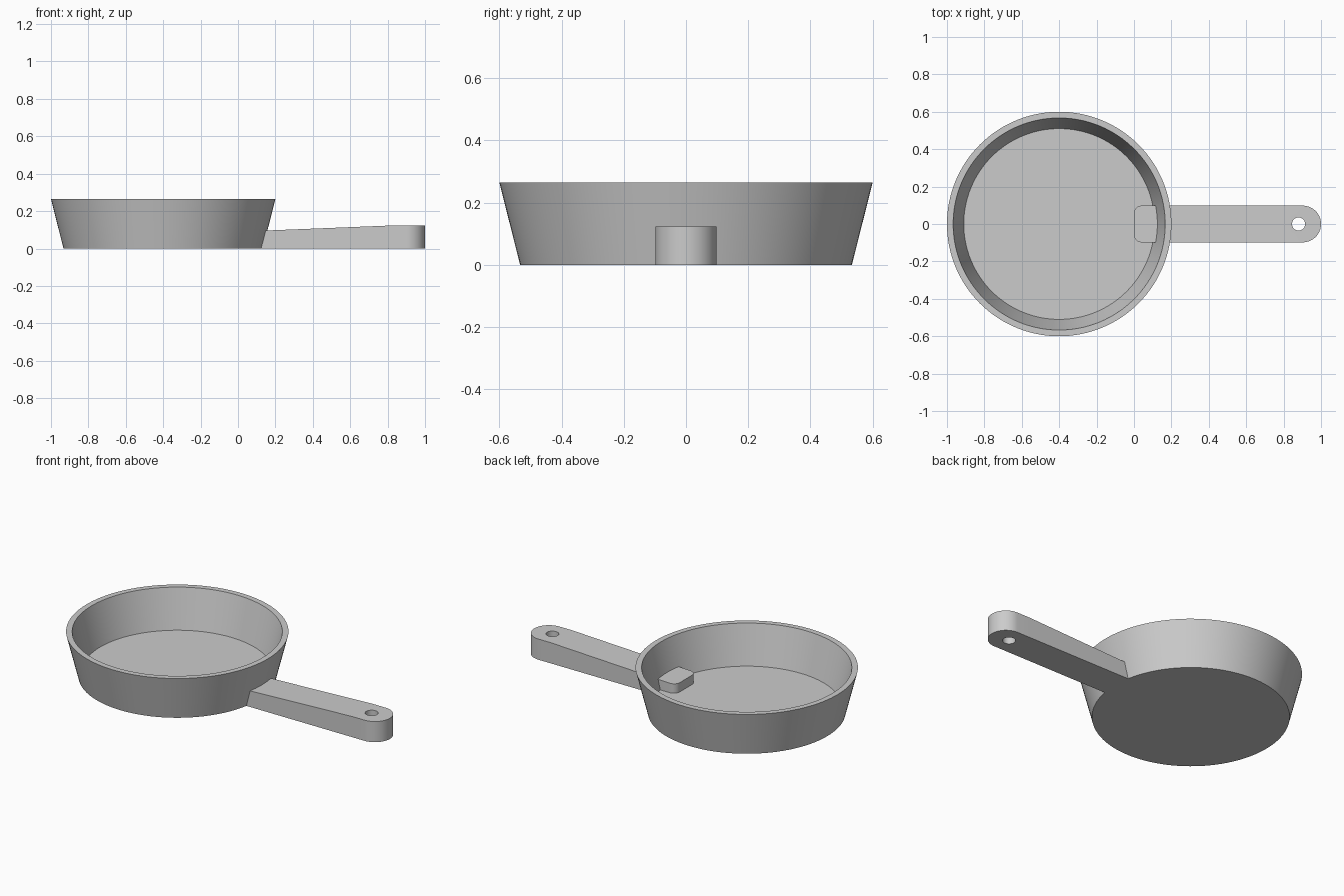
import bpy, bmesh
from math import pi, cos, sin, radians
from mathutils import Vector

cube = bpy.data.objects.get("Cube")
if cube:
    bpy.data.objects.remove(cube, do_unlink=True)

# Single metal colour
metal = bpy.data.materials.new("grey metal")
metal.use_nodes = True
grey = (0.6, 0.6, 0.6, 1)
metal.diffuse_color = grey
metal.node_tree.nodes["Principled BSDF"].inputs["Base Color"].default_value = grey


def make_object(name, bm):
    bmesh.ops.recalc_face_normals(bm, faces=bm.faces)
    mesh = bpy.data.meshes.new(name)
    bm.to_mesh(mesh)
    bm.free()
    mesh.materials.append(metal)
    obj = bpy.data.objects.new(name, mesh)
    bpy.context.collection.objects.link(obj)
    return obj


def lathe(name, profile, centre_x, sides):
    """Spin an (r, z) profile around a vertical axis and cap both ends."""
    bm = bmesh.new()
    rings = [[bm.verts.new((centre_x + r * cos(2 * pi * i / sides),
                            r * sin(2 * pi * i / sides), z))
              for i in range(sides)] for r, z in profile]
    for low, high in zip(rings, rings[1:]):
        for i in range(sides):
            j = (i + 1) % sides
            bm.faces.new((low[i], low[j], high[j], high[i]))
    bm.faces.new(rings[0])
    bm.faces.new(rings[-1])
    return make_object(name, bm)


def corner(cx, cy, r, start, steps):
    """Quarter-circle outline points, counter-clockwise from a start angle."""
    return [(cx + r * cos(start + pi / 2 * i / steps),
             cy + r * sin(start + pi / 2 * i / steps)) for i in range(steps + 1)]


def boolean(target, other, operation):
    """Apply a boolean and discard the helper."""
    mod = target.modifiers.new("boolean", 'BOOLEAN')
    mod.operation, mod.solver, mod.object = operation, 'EXACT', other
    bpy.context.view_layer.objects.active = target
    bpy.ops.object.modifier_apply(modifier=mod.name)
    bpy.data.objects.remove(other, do_unlink=True)


# Pan body: tapered wall, flat rim, flat cooking floor
pan = lathe("pan", [(0.533, 0), (0.6, 0.265), (0.567, 0.265), (0.51, 0.035)], -0.4, 128)

# Handle: rounded bar whose top rises towards the level tip
half, tip, fillet, crease = 0.098, 1.0, 0.04, 0.82
outline = (corner(tip - half, 0, half, -pi / 2, 16)
           + corner(tip - half, 0, half, 0, 16)[1:]
           + corner(fillet, half - fillet, fillet, pi / 2, 8)
           + corner(fillet, fillet - half, fillet, pi, 8))
bm = bmesh.new()
base = bm.faces.new([bm.verts.new((x, y, 0)) for x, y in outline])
raised = bmesh.ops.extrude_face_region(bm, geom=[base], use_keep_orig=True)
for v in raised["geom"]:
    if isinstance(v, bmesh.types.BMVert):
        v.co.z = 1
bmesh.ops.bisect_plane(bm, geom=bm.verts[:] + bm.edges[:] + bm.faces[:],
                       plane_co=Vector((crease, 0, 0)), plane_no=Vector((1, 0, 0)))
for v in bm.verts:
    if v.co.z > 0.5:
        v.co.z = 0.09 + 0.033 * min(v.co.x / crease, 1)
handle = make_object("handle", bm)

# Hanging hole, then weld the handle into the body
hole = lathe("hole_cutter", [(0.035, -0.1), (0.035, 0.3)], 0.88, 48)
boolean(handle, hole, 'DIFFERENCE')
boolean(pan, handle, 'UNION')

bpy.ops.object.select_all(action='DESELECT')
pan.select_set(True)
bpy.context.view_layer.objects.active = pan
bpy.ops.object.shade_smooth_by_angle(angle=radians(30))
